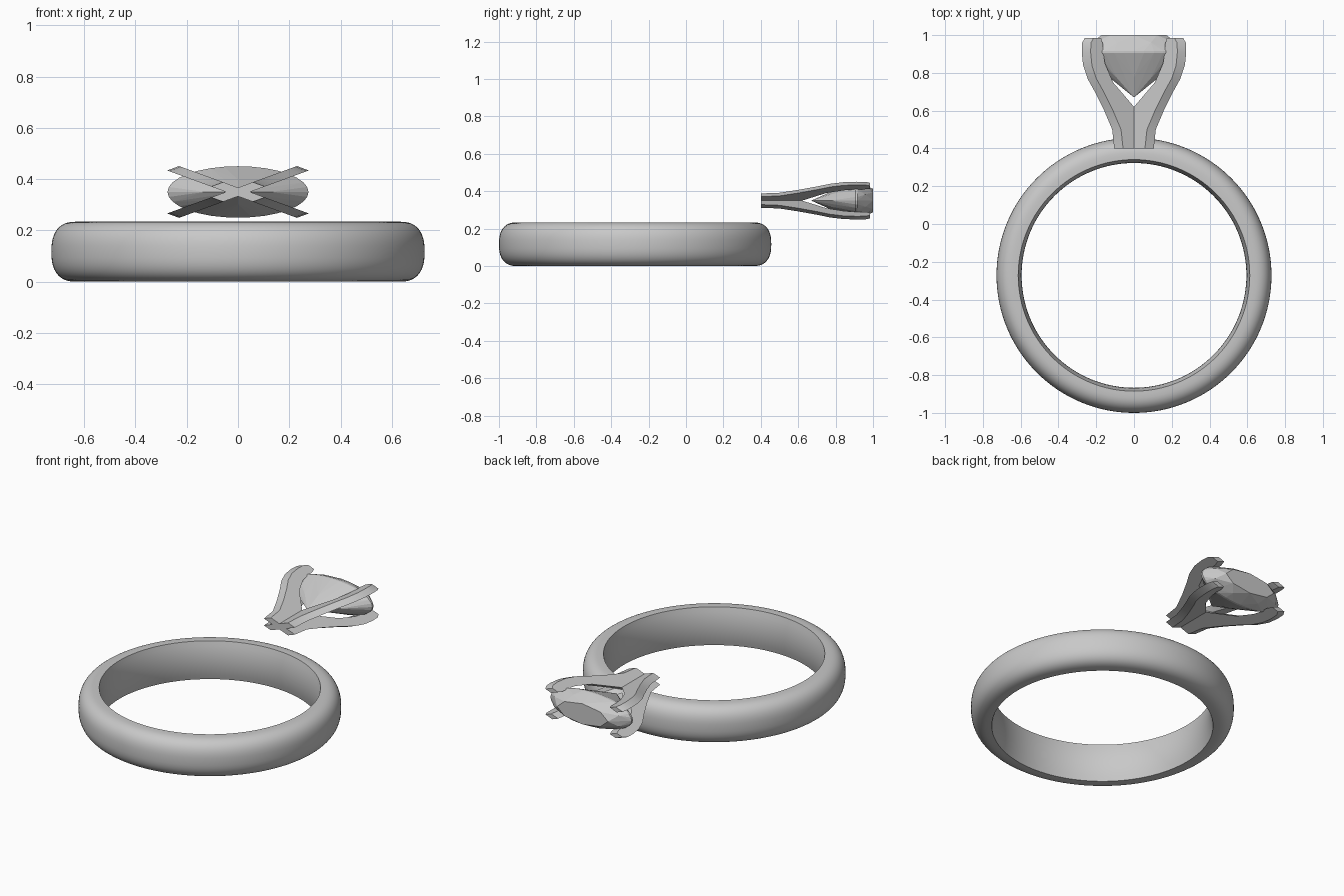
import bpy, bmesh, math
from mathutils import Matrix, Vector

cube = bpy.data.objects.get("Cube")
if cube:
    bpy.data.objects.remove(cube, do_unlink=True)

# One grey for everything
grey = bpy.data.materials.new("plain_grey")
grey.use_nodes = True
colour = (0.58, 0.58, 0.58, 1)
grey.diffuse_color = colour
grey.node_tree.nodes["Principled BSDF"].inputs["Base Color"].default_value = colour


def finish(bm, name, smooth_angle=None):
    bmesh.ops.recalc_face_normals(bm, faces=bm.faces)
    mesh = bpy.data.meshes.new(name)
    bm.to_mesh(mesh)
    bm.free()
    mesh.materials.append(grey)
    ob = bpy.data.objects.new(name, mesh)
    bpy.context.collection.objects.link(ob)
    if smooth_angle:
        bpy.ops.object.select_all(action='DESELECT')
        ob.select_set(True)
        bpy.context.view_layer.objects.active = ob
        bpy.ops.object.shade_smooth_by_angle(angle=math.radians(smooth_angle))
    return ob


# Band: rounded outside, slightly domed inside, spun around z
HALF, MID_Z, CENTRE_Y = 0.117, 0.117, -0.272
profile = []
for i in range(25):
    a = math.pi * (i / 24 - 0.5)
    s, c = math.sin(a), abs(math.cos(a))
    profile.append((0.63 + 0.098 * c ** 0.8, math.copysign(abs(s) ** 0.8, s) * HALF))
for i in range(9):
    t = 1 - i / 4
    profile.append((0.595 + 0.018 * t * t, t * HALF))
bm = bmesh.new()
verts = [bm.verts.new((r, 0, z)) for r, z in profile]
edges = [bm.edges.new((v, verts[i - 1])) for i, v in enumerate(verts)]
bmesh.ops.spin(bm, geom=verts + edges, cent=(0, 0, 0), axis=(0, 0, 1),
               angle=math.tau, steps=128, use_merge=True)
bmesh.ops.remove_doubles(bm, verts=bm.verts, dist=0.0002)
bmesh.ops.translate(bm, verts=bm.verts, vec=(0, CENTRE_Y, MID_Z))
finish(bm, "ring_band", 35)

# The setting is squashed along z about its own axis
HEAD_Z = 0.35
squash = Matrix.Translation((0, 0, HEAD_Z)) @ Matrix.Diagonal((1, 1, 0.365, 1))

# Prongs: one side profile (radius, y) extruded and turned about the y axis
prong_profile = [(0, .40), (.115, .40), (.13, .5), (.19, .60), (.26, .70),
                 (.315, .77), (.348, .84), (.358, .91), (.355, .96), (.335, .985),
                 (.28, .985), (.265, .95), (.262, .9), (.25, .85), (.19, .75),
                 (.105, .68), (.033, .62), (0, .61)]
WIDTH = 0.066
for k, name in enumerate(["upper_left", "upper_right", "lower_right", "lower_left"]):
    bm = bmesh.new()
    face = bm.faces.new([bm.verts.new((r, y, -WIDTH / 2)) for r, y in prong_profile])
    out = bmesh.ops.extrude_face_region(bm, geom=[face])
    moved = [g for g in out["geom"] if isinstance(g, bmesh.types.BMVert)]
    bmesh.ops.translate(bm, verts=moved, vec=(0, 0, WIDTH))
    turn = Matrix.Rotation(-math.radians(45 + 90 * k), 4, 'Y')
    bmesh.ops.transform(bm, matrix=squash @ turn, verts=bm.verts)
    finish(bm, "prong_" + name, 30)

# Gem: facets from the hull of rings (radius, y, sides, half-step offset)
rings = [(.172, 1.0, 8, 0), (.235, .96, 8, .5), (.275, .917, 32, 0),
         (.275, .905, 32, 0), (.13, .775, 8, 0)]
bm = bmesh.new()
bm.verts.new((0, .67, 0))
for r, y, n, off in rings:
    for i in range(n):
        a = math.tau * (i + off) / n
        bm.verts.new(Vector((r * math.cos(a), y, r * math.sin(a))))
bmesh.ops.convex_hull(bm, input=bm.verts)
bmesh.ops.transform(bm, matrix=squash, verts=bm.verts)
finish(bm, "gem")
